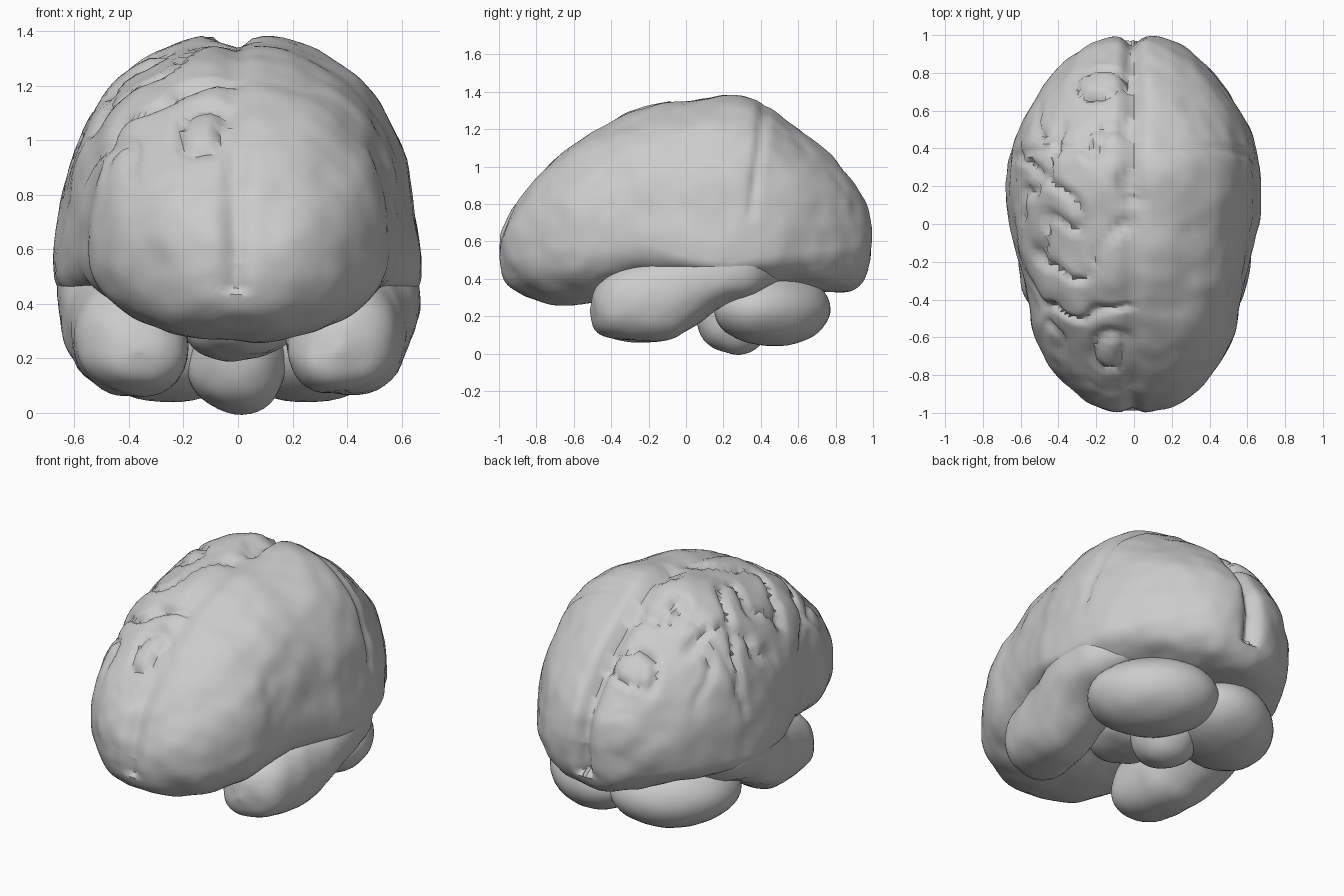
import bpy, bmesh, math
from mathutils import Vector, Matrix, noise

cube = bpy.data.objects.get("Cube")
if cube:
    bpy.data.objects.remove(cube, do_unlink=True)

grey = bpy.data.materials.new("matte_grey")
grey.use_nodes = True
COLOUR = (0.6, 0.6, 0.6, 1)
grey.diffuse_color = COLOUR
grey.node_tree.nodes["Principled BSDF"].inputs["Base Color"].default_value = COLOUR


def spline(rows, steps):
    """Smooth rows of numbers into evenly stepped rows."""
    pts = [rows[0]] + rows + [rows[-1]]
    out = []
    for i in range(len(rows) - 1):
        a, b, c, d = pts[i:i + 4]
        for s in range(steps):
            t = s / steps
            out.append([0.5 * (2 * q + (r - p) * t + (2 * p - 5 * q + 4 * r - u) * t * t
                               + (3 * q - p - 3 * r + u) * t ** 3)
                        for p, q, r, u in zip(a, b, c, d)])
    return out + [rows[-1]]


def loft(rows, steps, sides, power):
    """Rows hold y, centre x, half width, bottom, widest height, top."""
    bm = bmesh.new()
    rings = []
    for y, cx, w, low, mid, high in spline(rows, steps)[1:-1]:
        ring = []
        for k in range(sides):
            a = math.tau * k / sides
            c, s = math.cos(a), math.sin(a)
            x = cx + w * math.copysign(abs(c) ** (2 / power), c)
            reach = (high - mid) if s > 0 else (mid - low)
            z = mid + reach * math.copysign(abs(s) ** (2 / power), s)
            ring.append(bm.verts.new((x, y, z)))
        rings.append(ring)
    for r, q in zip(rings, rings[1:]):
        for k in range(sides):
            n = (k + 1) % sides
            bm.faces.new((r[k], r[n], q[n], q[k]))
    # Close both ends with a fan
    for ring, row in ((rings[0], rows[0]), (rings[-1], rows[-1])):
        tip = bm.verts.new((row[1], row[0], row[4]))
        for k in range(sides):
            bm.faces.new((ring[k], ring[(k + 1) % sides], tip))
    return bm


def ellipsoid(centre, radii, turn):
    bm = bmesh.new()
    bmesh.ops.create_uvsphere(bm, u_segments=40, v_segments=24, radius=1)
    bmesh.ops.transform(bm, verts=bm.verts, matrix=Matrix.Translation(centre)
                        @ Matrix.Rotation(turn, 4, "Z") @ Matrix.Diagonal((*radii, 1)))
    return bm


def finish(name, bm, relief):
    """Push the skin in and out by the relief rule, then make the object."""
    bmesh.ops.recalc_face_normals(bm, faces=bm.faces)
    bm.normal_update()
    moves = [(v, v.normal * relief(v.co)) for v in bm.verts]
    for v, move in moves:
        v.co += move
    mesh = bpy.data.meshes.new(name)
    bm.to_mesh(mesh)
    bm.free()
    mesh.materials.append(grey)
    ob = bpy.data.objects.new(name, mesh)
    bpy.context.collection.objects.link(ob)
    bpy.ops.object.select_all(action="DESELECT")
    ob.select_set(True)
    bpy.context.view_layer.objects.active = ob
    bpy.ops.object.shade_smooth_by_angle(angle=math.radians(50))


def bell(d, width):
    return math.exp(-(d / width) ** 2)


def lumps(p):
    return 0.016 * noise.noise(p * 4.5) + 0.007 * noise.noise(p * 10)


def folds(p):
    d = lumps(p)
    # Fissure between the halves, deepest at the crown and back
    if p.z > 0.45:
        deep = 0.06 if p.y > 0.1 else 0.025
        d -= deep * bell(p.x + 0.01, 0.045)
    # Cross groove behind the crown
    if p.z > 0.75:
        d -= 0.018 * bell(p.y - 0.41 + 0.12 * (1.25 - p.z), 0.025) * min(1, abs(p.x) * 5)
    # The right half is more creased on top
    if p.x < 0 and p.z > 0.8:
        d -= 0.035 * bell(noise.noise(p * Vector((3, 5, 3)).length / 1.4), 0.1) * min(1, (p.z - 0.8) * 4)
    return d


# Cerebrum
finish("cerebrum", loft([
    (-1.0, 0, 0, 0.55, 0.55, 0.55),
    (-0.98, 0, 0.16, 0.42, 0.55, 0.66),
    (-0.9, 0, 0.31, 0.33, 0.58, 0.82),
    (-0.75, 0, 0.45, 0.27, 0.6, 0.99),
    (-0.55, 0, 0.54, 0.27, 0.6, 1.16),
    (-0.42, 0, 0.56, 0.3, 0.62, 1.23),
    (-0.25, 0, 0.595, 0.36, 0.6, 1.31),
    (0, 0, 0.655, 0.36, 0.52, 1.355),
    (0.22, 0, 0.67, 0.33, 0.5, 1.39),
    (0.4, 0, 0.645, 0.33, 0.52, 1.345),
    (0.6, 0, 0.56, 0.33, 0.56, 1.2),
    (0.78, 0, 0.44, 0.33, 0.58, 1.05),
    (0.91, 0, 0.3, 0.36, 0.6, 0.89),
    (0.98, 0, 0.16, 0.45, 0.62, 0.77),
    (1.0, 0, 0, 0.63, 0.63, 0.63),
], 8, 128, 2.35), folds)

# Paired lobes under the cerebrum
for side, label in ((1, "left"), (-1, "right")):
    finish(label + "_temporal_lobe", loft([
        (-0.51, side * 0.37, 0, 0.23, 0.23, 0.23),
        (-0.48, side * 0.37, 0.12, 0.13, 0.23, 0.35),
        (-0.4, side * 0.38, 0.19, 0.08, 0.25, 0.43),
        (-0.25, side * 0.39, 0.21, 0.06, 0.28, 0.5),
        (-0.1, side * 0.41, 0.22, 0.07, 0.32, 0.54),
        (0.02, side * 0.43, 0.225, 0.14, 0.37, 0.58),
        (0.2, side * 0.44, 0.225, 0.25, 0.43, 0.62),
        (0.4, side * 0.42, 0.2, 0.32, 0.47, 0.62),
        (0.6, side * 0.36, 0, 0.45, 0.45, 0.45),
    ], 5, 40, 2.3), lumps)
    finish(label + "_cerebellum_lobe",
           ellipsoid((side * 0.25, 0.46, 0.24), (0.36, 0.27, 0.2), -side * math.radians(42)),
           lambda p: 0.5 * lumps(p))

# Brain stem
finish("brain_stem", ellipsoid((0, 0.26, 0.2), (0.18, 0.21, 0.2), 0), lumps)
finish("stem_root", ellipsoid((0, 0.0, 0.32), (0.2, 0.3, 0.13), 0), lumps)
